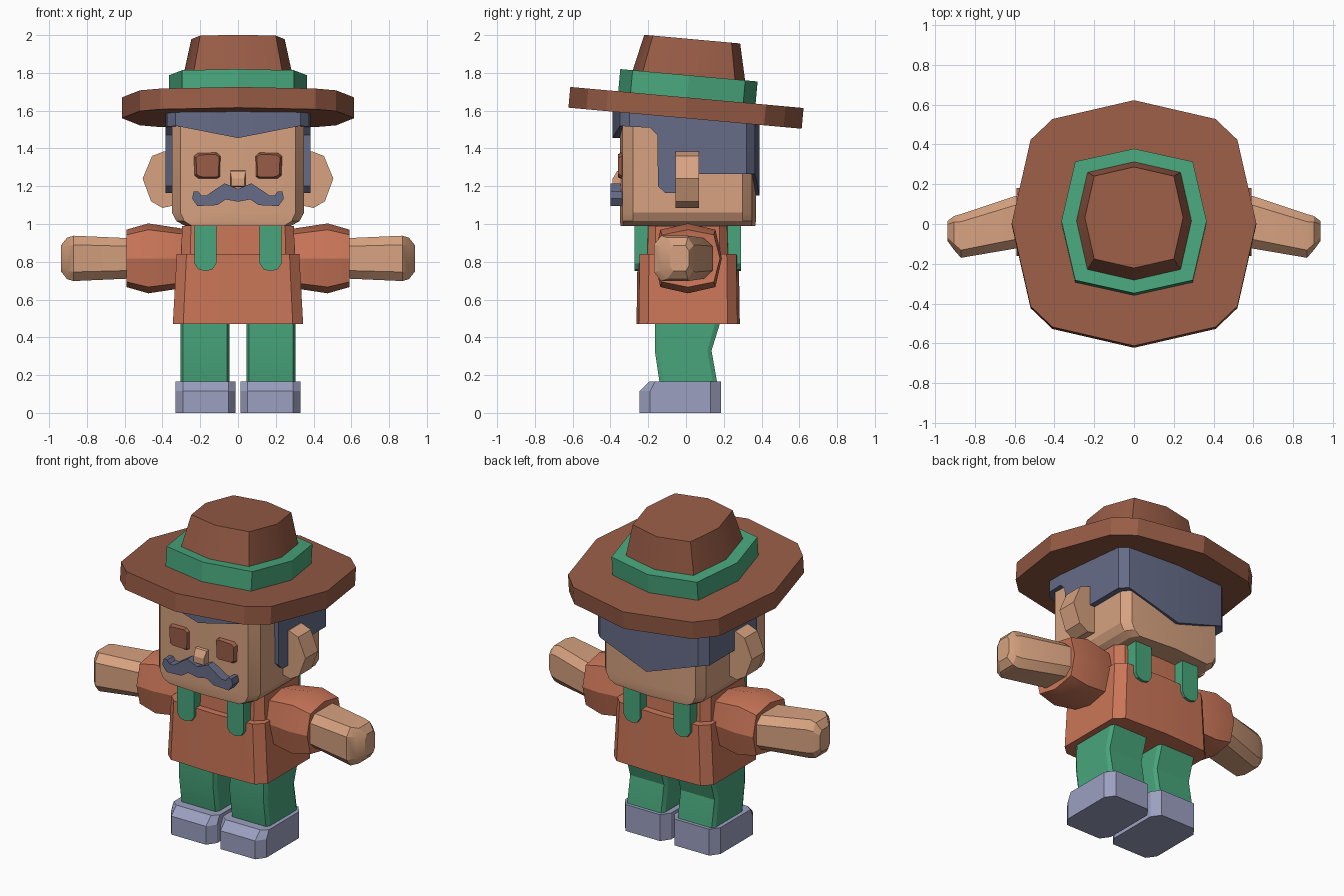
import bpy, bmesh, math
from mathutils import Matrix

if "Cube" in bpy.data.objects:
    bpy.data.objects.remove(bpy.data.objects["Cube"])


def material(name, rgb):
    lin = [((c / 255 + 0.055) / 1.055) ** 2.4 for c in rgb]
    m = bpy.data.materials.new(name)
    m.diffuse_color = (*lin, 1)
    m.use_nodes = True
    m.node_tree.nodes["Principled BSDF"].inputs["Base Color"].default_value = m.diffuse_color
    return m


SKIN = material("skin", (215, 162, 128))
SHIRT = material("terracotta", (202, 118, 88))
GREEN = material("green", (72, 166, 124))
SLATE = material("slate", (102, 108, 136))
SHOE = material("pale slate", (156, 160, 192))
BROWN = material("brown", (152, 92, 70))


def loft(name, rings, mat, closed=False, mirror=False, smooth=25):
    """Skin a list of equal-length rings; cap the ends or close into a tube."""
    bm = bmesh.new()
    vs = [[bm.verts.new(p) for p in r] for r in rings]
    n = len(vs[0])
    for a, b in zip(vs, vs[1:] + (vs[:1] if closed else [])):
        for i in range(n):
            bm.faces.new((a[i], a[(i + 1) % n], b[(i + 1) % n], b[i]))
    if not closed:
        bm.faces.new(vs[0])
        bm.faces.new(vs[-1])
    bmesh.ops.recalc_face_normals(bm, faces=bm.faces)
    for f in bm.faces:
        f.smooth = True
    for e in bm.edges:
        e.smooth = e.calc_face_angle(3) < math.radians(smooth)
    me = bpy.data.meshes.new(name)
    bm.to_mesh(me)
    bm.free()
    me.materials.append(mat)
    ob = bpy.data.objects.new(name, me)
    bpy.context.collection.objects.link(ob)
    if mirror:
        ob.modifiers.new("mirror", 'MIRROR')
    return ob


def whole(half):
    """Complete a right-half outline that starts and ends on the x = 0 line."""
    return half + [(-p[0], *p[1:]) for p in half[-2:0:-1]]


def flat(outline, z, sx=1, sy=1, dx=0, dy=0):
    return [(x * sx + dx, y * sy + dy, z) for x, y in outline]


def prism(name, outline, y0, y1, mat, mirror=False, taper=1.0):
    """Extrude an x-z outline along y; the y0 end may be tapered."""
    cx = sum(p[0] for p in outline) / len(outline)
    cz = sum(p[1] for p in outline) / len(outline)
    front = [(cx + (x - cx) * taper, y0, cz + (z - cz) * taper) for x, z in outline]
    return loft(name, [front, [(x, y1, z) for x, z in outline]], mat, mirror=mirror)


# Hat, built upright then tilted back
OCT = whole([(0, -1), (0.81, -0.82), (1, 0), (0.81, 0.82), (0, 1)])
brim = whole([(0, -.62), (.41, -.525), (.52, -.42), (.615, 0),
              (.52, .42), (.41, .525), (0, .62)])
hat = [
    loft("hat_brim", [flat(brim, -.055), flat(brim, .055)], BROWN),
    loft("hat_band", [flat(OCT, .03, .365, .365), flat(OCT, .173, .365, .365)], GREEN),
    loft("hat_crown", [flat(OCT, .1, .305, .315), flat(OCT, .365, .247, .255)],
         BROWN, smooth=60),
]
for ob in hat:
    ob.matrix_world = Matrix.Translation((0, 0, 1.615)) @ Matrix.Rotation(-.09, 4, 'X')

# Head
skull = whole([(0, -.35), (.305, -.335), (.35, -.28), (.35, .3), (.31, .35), (0, .37)])
loft("head", [flat(skull, .99, .8, .99), flat(skull, 1.015, .93),
              flat(skull, 1.06), flat(skull, 1.57)], SKIN)

# Hair: a shell round the head with a varying lower edge
edge = whole([(0, -.39, 1.455), (.33, -.35, 1.52), (.375, -.3, 1.515), (.385, -.19, 1.51),
              (.385, -.152, 1.47), (.385, -.148, 1.2), (.385, -.11, 1.165),
              (.385, .04, 1.165), (.385, .045, 1.265), (.385, .32, 1.265),
              (.34, .365, 1.265), (0, .39, 1.15)])
loft("hair", [[(x, y, z) for x, y, z in edge],
              [(x, y, 1.59 - .09 * y) for x, y, z in edge],
              [(x * .9, y * .9, 1.59 - .09 * y) for x, y, z in edge],
              [(x * .9, y * .9, z) for x, y, z in edge]], SLATE, closed=True)

# Face details
prism("ear", [(.33, 1.37), (.39, 1.385), (.455, 1.36), (.505, 1.24), (.46, 1.12),
              (.4, 1.085), (.33, 1.1)], -.055, .07, SKIN, mirror=True)
prism("eye", [(.09, 1.245), (.11, 1.235), (.21, 1.238), (.232, 1.255), (.235, 1.36),
              (.215, 1.378), (.11, 1.383), (.088, 1.365)], -.36, -.335, BROWN,
      mirror=True, taper=.82)
loft("nose", [[(-.04, -.34, 1.285), (.04, -.34, 1.285), (.04, -.34, 1.195), (-.04, -.34, 1.195)],
              [(-.04, -.365, 1.28), (.04, -.365, 1.28), (.04, -.365, 1.195), (-.04, -.365, 1.195)],
              [(-.035, -.388, 1.24), (.035, -.388, 1.24), (.035, -.388, 1.2), (-.035, -.388, 1.2)]],
     SKIN)
prism("moustache", whole([(0, 1.185), (.07, 1.215), (.11, 1.19), (.165, 1.152), (.195, 1.152),
                          (.21, 1.172), (.235, 1.172), (.243, 1.135), (.215, 1.095),
                          (.11, 1.1), (.065, 1.13), (0, 1.118)]), -.4, -.33, SLATE)

# Torso and straps
waist = whole([(0, -.262), (.29, -.25), (.345, -.2), (.345, .22), (.29, .272), (0, .285)])
loft("lower_shirt", [flat(waist, .47), flat(waist, .84, .94, .98)], SHIRT)
loft("upper_shirt", [flat(waist, .8, .87, .82), flat(waist, .99, .86, .8)], SHIRT)
strap = [(.115, .995), (.115, .79), (.135, .76), (.172, .75), (.21, .76), (.23, .79), (.23, .995)]
prism("front_strap", strap, -.272, -.2, GREEN, mirror=True)
prism("back_strap", strap, .2, .29, GREEN, mirror=True)

# Sleeves and arms: sections along x as (x, centre y, half depth, half height)
CHAMFER = [(-1, -.6), (-.65, -1), (.65, -1), (1, -.6), (1, .6), (.65, 1), (-.65, 1), (-1, .6)]


def limb(name, section, stations, mat):
    rings = [[(x, cy + u * hy, .818 + v * hz) for u, v in section]
             for x, cy, hy, hz in stations]
    loft(name, rings, mat, mirror=True)


limb("sleeve", OCT, [(.26, .01, .15, .15), (.31, .01, .16, .16), (.475, .01, .18, .185),
                     (.59, .01, .17, .152), (.585, .01, .15, .13)], SHIRT)
limb("arm", CHAMFER, [(.5, .01, .13, .105), (.6, .008, .132, .108),
                      (.87, -.06, .11, .12), (.905, -.045, .085, .11),
                      (.938, -.035, .05, .068)], SKIN)

# Legs: sections as (z, front y, back y)
loft("leg", [[(.175 + u * .13, (f + b) / 2 + v * (b - f) / 2, z)
              for u, v in [(-1, -.85), (-.9, -1), (.9, -1), (1, -.85),
                           (1, .85), (.9, 1), (-.9, 1), (-1, .85)]]
             for z, f, b in [(.1, -.13, .17), (.16, -.14, .165),
                             (.33, -.165, .135), (.5, -.163, .188)]], GREEN, mirror=True)

# Shoes
sole = [(.05, -.245), (.29, -.245), (.33, -.19), (.33, .13), (.29, .185),
        (.05, .185), (.012, .13), (.012, -.19)]
loft("shoe", [flat(sole, 0), flat(sole, .115),
              [(x, max(y, -.195 if y < -.2 else -.165), .165) for x, y in sole]],
     SHOE, mirror=True)
